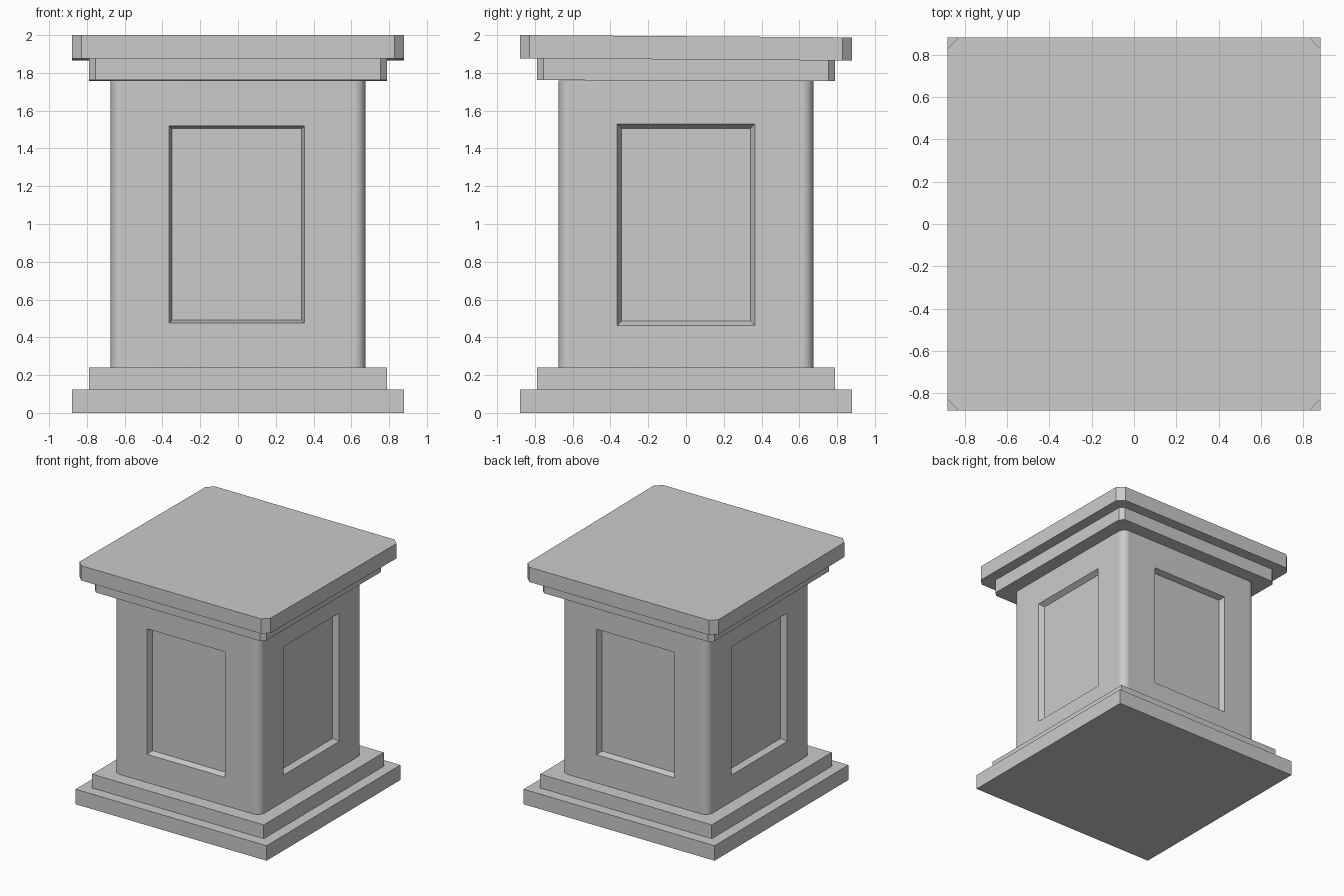
import bpy, bmesh

if "Cube" in bpy.data.objects:
    bpy.data.objects.remove(bpy.data.objects["Cube"])

stone = bpy.data.materials.new("grey stone")
stone.diffuse_color = (0.6, 0.6, 0.6, 1)
stone.use_nodes = True
stone.node_tree.nodes["Principled BSDF"].inputs["Base Color"].default_value = stone.diffuse_color


def slab(name, half, z0, z1, corner=0.0, segments=1, tilt=(0, 0), edit=None):
    """Square block; optional cut vertical corners and a slight fall to the back."""
    bm = bmesh.new()
    bmesh.ops.create_cube(bm, size=1)
    for v in bm.verts:
        v.co.x *= 2 * half
        v.co.y *= 2 * half
        v.co.z = z1 if v.co.z > 0 else z0
    if corner:
        upright = [e for e in bm.edges
                   if abs(e.verts[0].co.z - e.verts[1].co.z) > 0.01]
        bmesh.ops.bevel(bm, geom=upright, offset=corner, segments=segments,
                        profile=0.5, affect='EDGES')
    for v in bm.verts:
        drop = tilt[1] if v.co.z > (z0 + z1) / 2 else tilt[0]
        v.co.z -= drop * (v.co.y + half) / (2 * half)
    if edit:
        edit(bm)
    bm.normal_update()
    me = bpy.data.meshes.new(name)
    bm.to_mesh(me)
    bm.free()
    me.materials.append(stone)
    ob = bpy.data.objects.new(name, me)
    bpy.context.collection.objects.link(ob)
    return ob


def sunk_panels(bm):
    """Recess a bevelled panel into each of the four large side faces."""
    bm.normal_update()
    sides = [f for f in bm.faces if abs(f.normal.z) < 0.1 and f.calc_area() > 1]
    for f in sides:
        facing_y = abs(f.normal.y) > 0.5
        bmesh.ops.inset_individual(bm, faces=[f], thickness=0.1)
        mid, half, low, high, rim, depth = (
            (-0.007, 0.358, 0.475, 1.52, 0.022, 0.05) if facing_y
            else (0.0, 0.365, 0.462, 1.53, 0.033, 0.042))
        for v in f.verts:
            axis = 0 if facing_y else 1
            v.co[axis] = mid + (half if v.co[axis] > 0 else -half)
            v.co.z = high if v.co.z > 1 else low
        bm.normal_update()
        bmesh.ops.inset_individual(bm, faces=[f], thickness=rim, depth=-depth)


# stepped base
slab("base_plinth", 0.88, 0.0, 0.125)
slab("base_step", 0.79, 0.125, 0.24)

# shaft with rounded corners and sunk panels
shaft = slab("shaft", 0.675, 0.24, 1.76, 0.06, 4, edit=sunk_panels)
bpy.context.view_layer.objects.active = shaft
shaft.select_set(True)
bpy.ops.object.shade_smooth_by_angle()
wn = shaft.modifiers.new("even_normals", 'WEIGHTED_NORMAL')
wn.keep_sharp = True

# stepped cap with clipped corners, settling slightly towards the back
slab("cap_step", 0.79, 1.762, 1.878, 0.035, tilt=(0.006, 0.01))
slab("cap_top", 0.88, 1.877, 2.0, 0.052, tilt=(0.012, 0.012))
